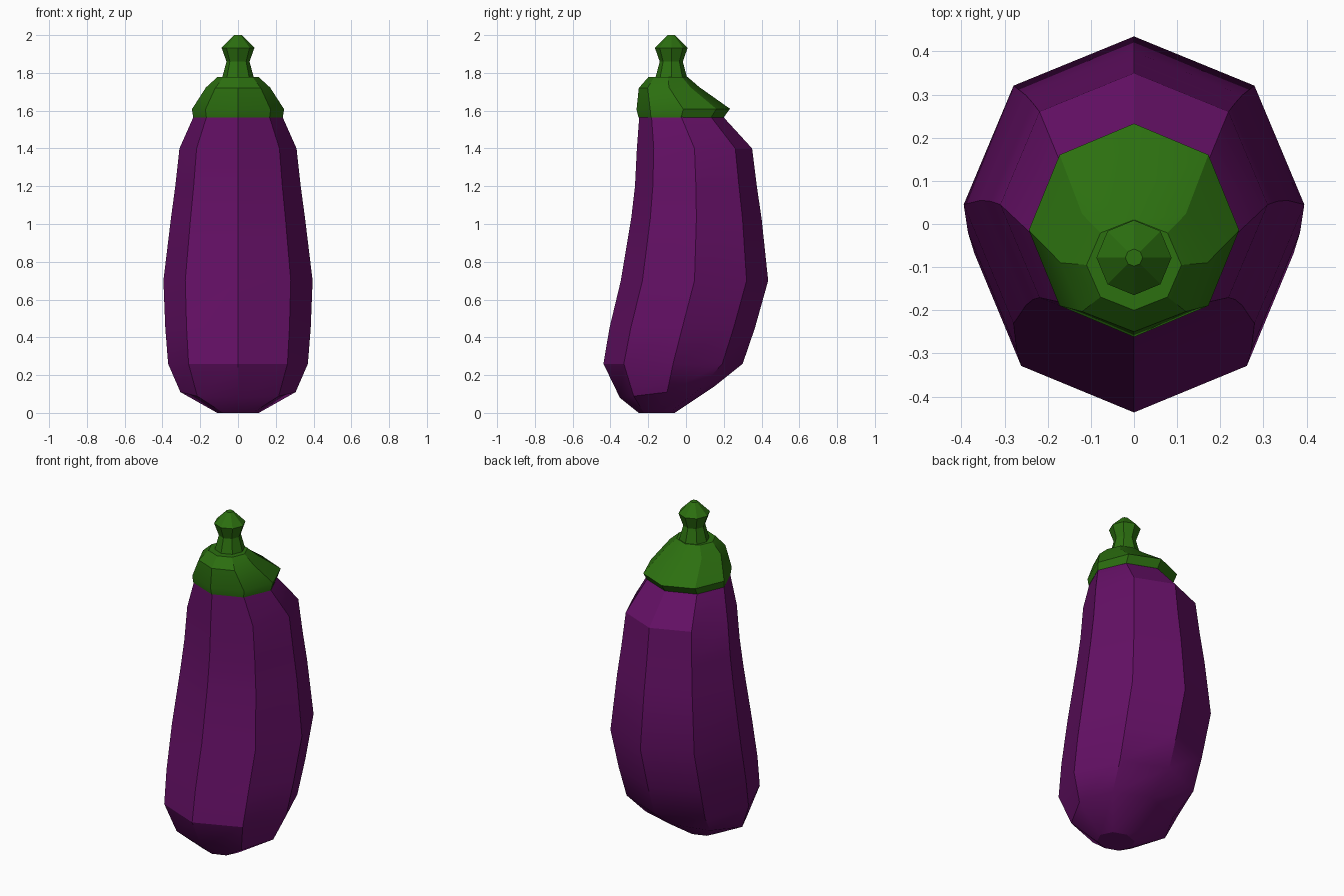
import bpy, bmesh, math

if "Cube" in bpy.data.objects:
    bpy.data.objects.remove(bpy.data.objects["Cube"])

SIDES = 8


def material(name, color):
    m = bpy.data.materials.new(name)
    m.diffuse_color = (*color, 1)
    m.use_nodes = True
    m.node_tree.nodes["Principled BSDF"].inputs["Base Color"].default_value = m.diffuse_color
    return m


def loft(name, rings, mat):
    """Ring = (half width x, front y, front z, back y, back z); the ring may tilt."""
    bm = bmesh.new()
    loops = []
    for w, yf, zf, yb, zb in rings:
        loop = []
        for i in range(SIDES):
            a = 2 * math.pi * i / SIDES
            t = (math.sin(a) + 1) / 2
            loop.append(bm.verts.new((w * math.cos(a), yf + (yb - yf) * t, zf + (zb - zf) * t)))
        loops.append(loop)
    for lo, hi in zip(loops, loops[1:]):
        for i in range(SIDES):
            j = (i + 1) % SIDES
            bm.faces.new((lo[i], lo[j], hi[j], hi[i]))
    bm.faces.new(loops[0][::-1])
    bm.faces.new(loops[-1])
    bmesh.ops.recalc_face_normals(bm, faces=bm.faces)
    me = bpy.data.meshes.new(name)
    bm.to_mesh(me)
    bm.free()
    me.materials.append(mat)
    ob = bpy.data.objects.new(name, me)
    bpy.context.collection.objects.link(ob)
    bpy.ops.object.select_all(action='DESELECT')
    ob.select_set(True)
    bpy.context.view_layer.objects.active = ob
    bpy.ops.object.shade_smooth_by_angle(angle=math.radians(30))
    return ob


purple = material("purple_skin", (0.127, 0.005, 0.13))
green = material("green_cap", (0.025, 0.16, 0.005))

# Fruit body: bulging octagonal loft leaning forward at the base
loft("eggplant_body", [
    (0.11, -0.25, 0.00, -0.06, 0.00),
    (0.305, -0.35, 0.08, 0.15, 0.14),
    (0.37, -0.437, 0.26, 0.30, 0.26),
    (0.385, -0.405, 0.45, 0.365, 0.45),
    (0.395, -0.345, 0.70, 0.435, 0.70),
    (0.355, -0.29, 1.03, 0.40, 1.03),
    (0.332, -0.27, 1.20, 0.375, 1.20),
    (0.31, -0.26, 1.40, 0.35, 1.40),
    (0.232, -0.247, 1.575, 0.19, 1.575),
], purple)

# Leafy cap with a small overhanging rim
loft("cap", [
    (0.237, -0.252, 1.565, 0.20, 1.565),
    (0.244, -0.262, 1.605, 0.233, 1.61),
    (0.17, -0.25, 1.72, 0.07, 1.725),
    (0.11, -0.20, 1.777, 0.01, 1.777),
], green)

# Waisted stem with a domed tip
loft("stem", [(r, -0.078 - r, z, -0.078 + r, z) for r, z in
              ((0.085, 1.77), (0.061, 1.86), (0.087, 1.933), (0.04, 1.98), (0.02, 2.0))], green)
